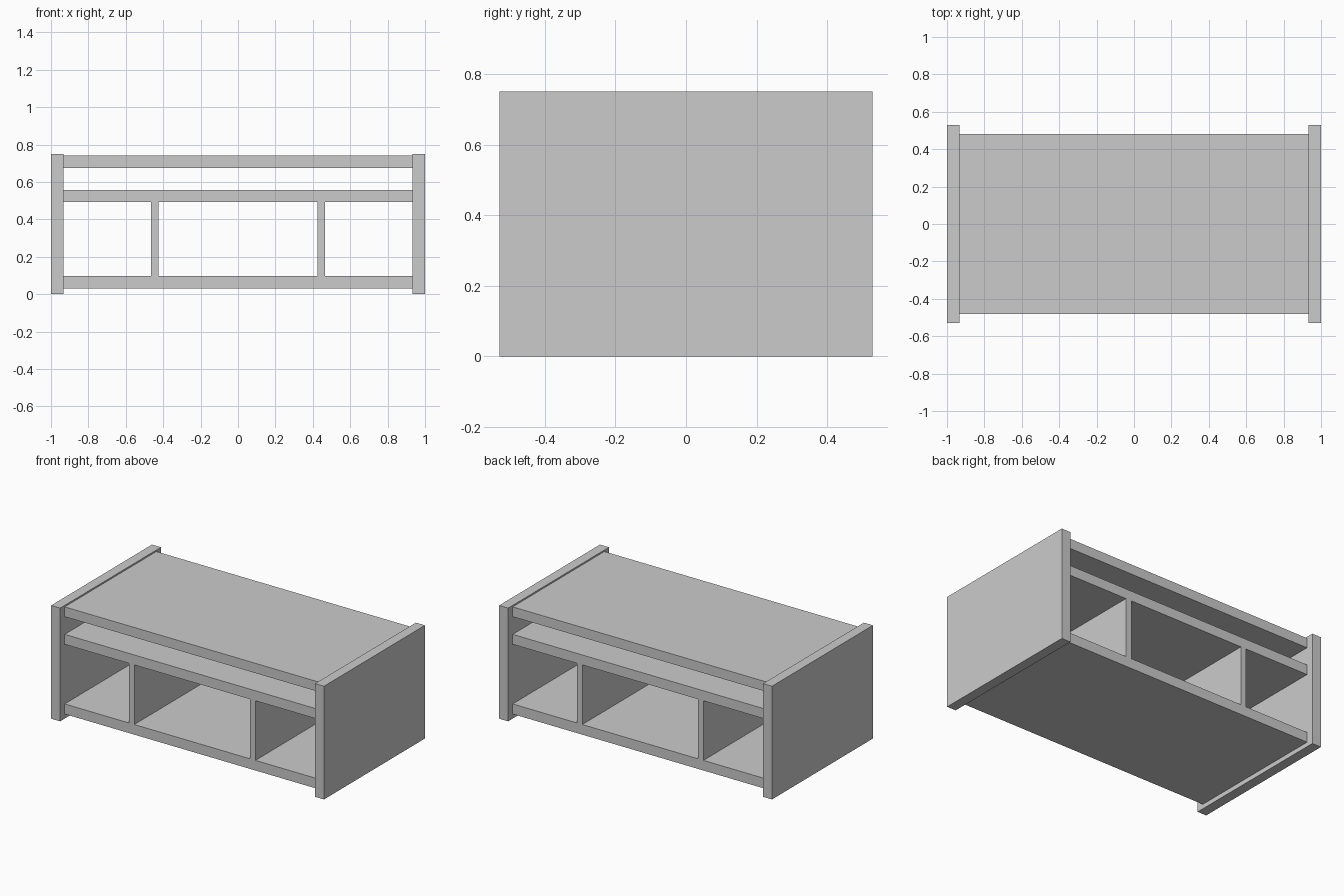
import bpy

if "Cube" in bpy.data.objects:
    bpy.data.objects.remove(bpy.data.objects["Cube"])


def box(name, x, y, z):
    """Flat-faced box from (min, max) ranges on each axis."""
    bpy.ops.mesh.primitive_cube_add(size=1, location=[sum(r) / 2 for r in (x, y, z)])
    ob = bpy.context.object
    ob.name = name
    ob.scale = [r[1] - r[0] for r in (x, y, z)]
    bpy.ops.object.transform_apply(location=False, rotation=False, scale=True)
    return ob


INNER = 0.934           # inner face of the side panels
SHELF_Y = (-0.48, 0.48)

# End panels and upright dividers, one per side
for side, s in (("left", -1), ("right", 1)):
    box(f"{side}_side_panel", sorted((s * INNER, s * 1.0)), (-0.528, 0.528), (0, 0.75))
    box(f"{side}_divider", sorted((s * 0.424, s * 0.464)), SHELF_Y, (0.097, 0.492))

# Horizontal boards
for name, z in (("bottom_shelf", (0.03, 0.097)),
                ("middle_shelf", (0.492, 0.558)),
                ("table_top", (0.675, 0.74))):
    box(name, (-INNER, INNER), SHELF_Y, z)
